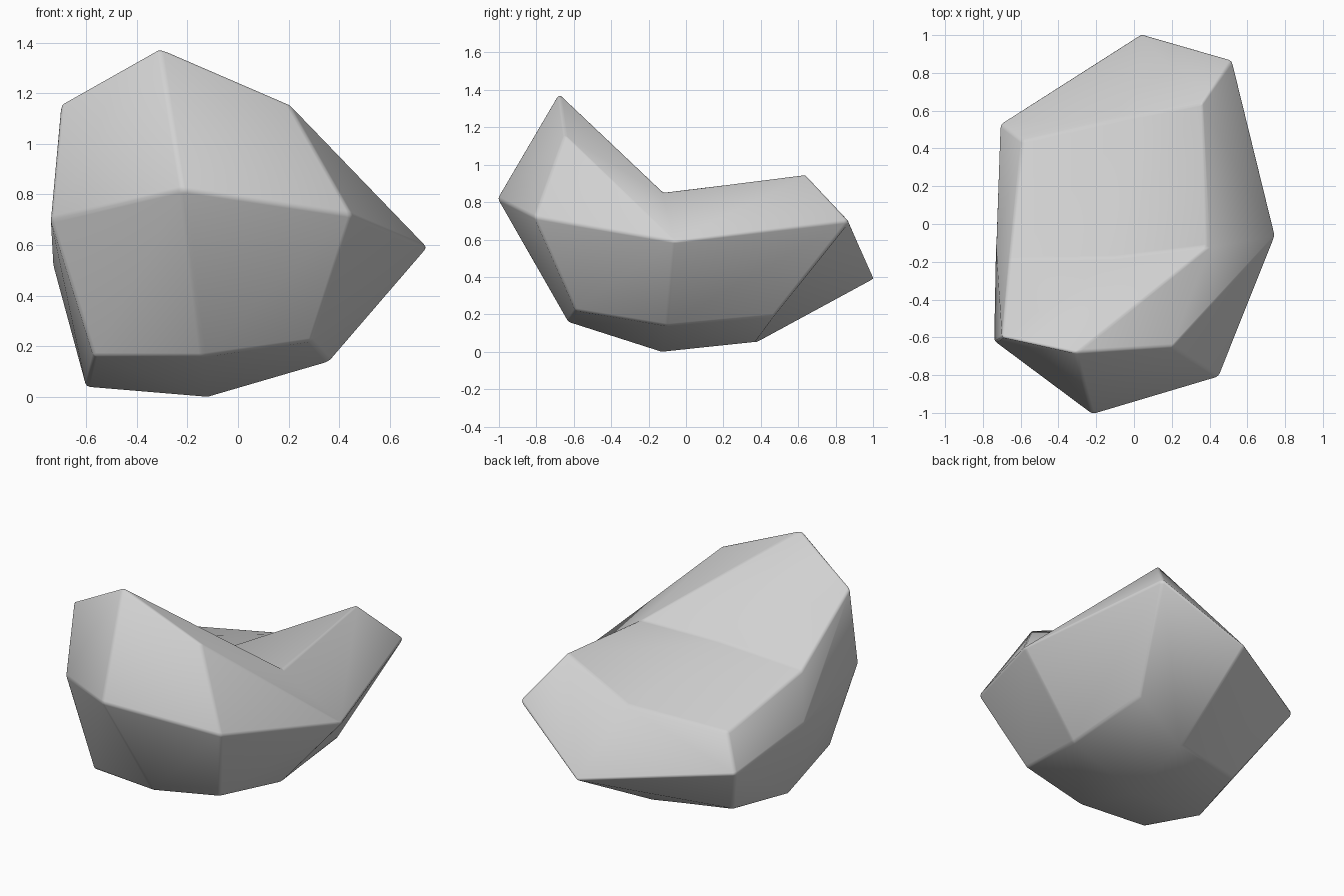
import bpy
import bmesh
from mathutils import Vector

cube = bpy.data.objects.get("Cube")
if cube:
    bpy.data.objects.remove(cube, do_unlink=True)

# One plain stone colour
stone = bpy.data.materials.new("stone_grey")
stone.use_nodes = True
colour = (0.64, 0.64, 0.64, 1)
stone.diffuse_color = colour
shader = stone.node_tree.nodes["Principled BSDF"]
shader.inputs["Base Color"].default_value = colour
shader.inputs["Roughness"].default_value = 0.8

# Shell of a block cut in two each way: layers go up, rows go front to back,
# points go from the right side (-x) to the left side (+x)
bottom = [[(-.57, -.59, .16), (-.14, -.63, .16), (.29, -.59, .22)],
          [(-.60, -.14, .04), (-.12, -.13, 0), (.36, -.10, .14)],
          [(-.50, .26, .07), (-.03, .38, .05), (.35, .47, .19)]]
middle = [[(-.74, -.62, .70), (-.22, -1.01, .82), (.45, -.81, .72)],
          [(-.73, -.10, .52), None, (.75, -.06, .59)],
          [(-.71, .53, .44), (.04, 1.01, .39), (.52, .87, .70)]]
top = [[(-.70, -.60, 1.16), (-.31, -.68, 1.38), (.20, -.65, 1.16)],
       [(-.66, -.19, .80), (-.10, -.18, .83), (.39, -.12, .85)],
       [(-.59, .44, .64), (0, .57, .70), (.36, .64, .95)]]

bm = bmesh.new()
shell = {}
for level, layer in enumerate((bottom, middle, top)):
    for row, points in enumerate(layer):
        for column, point in enumerate(points):
            if point:
                shell[column, row, level] = bm.verts.new(Vector(point))


def add_side(axis, side):
    """Fill one side of the block with its four faces."""
    for u in range(2):
        for v in range(2):
            corners = []
            for a, b in ((u, v), (u + 1, v), (u + 1, v + 1), (u, v + 1)):
                key = [a, b]
                key.insert(axis, side)
                corners.append(shell[tuple(key)])
            bm.faces.new(corners)


for axis in range(3):
    for side in (0, 2):
        add_side(axis, side)

# Ridges running down from the peak and from the left shoulder
for start, end in (((1, 0, 2), (2, 1, 2)), ((2, 0, 2), (2, 1, 1))):
    bmesh.ops.connect_verts(bm, verts=[shell[start], shell[end]])
bmesh.ops.recalc_face_normals(bm, faces=bm.faces[:])

mesh = bpy.data.meshes.new("rock")
bm.to_mesh(mesh)
bm.free()
mesh.materials.append(stone)
rock = bpy.data.objects.new("rock", mesh)
bpy.context.collection.objects.link(rock)
mesh.shade_smooth()

# Worn edges on the sharper creases; shallow ones blend away
bevel = rock.modifiers.new("worn_edges", "BEVEL")
bevel.width = 0.014
bevel.segments = 2
bevel.limit_method = "ANGLE"
bevel.angle_limit = 0.52
